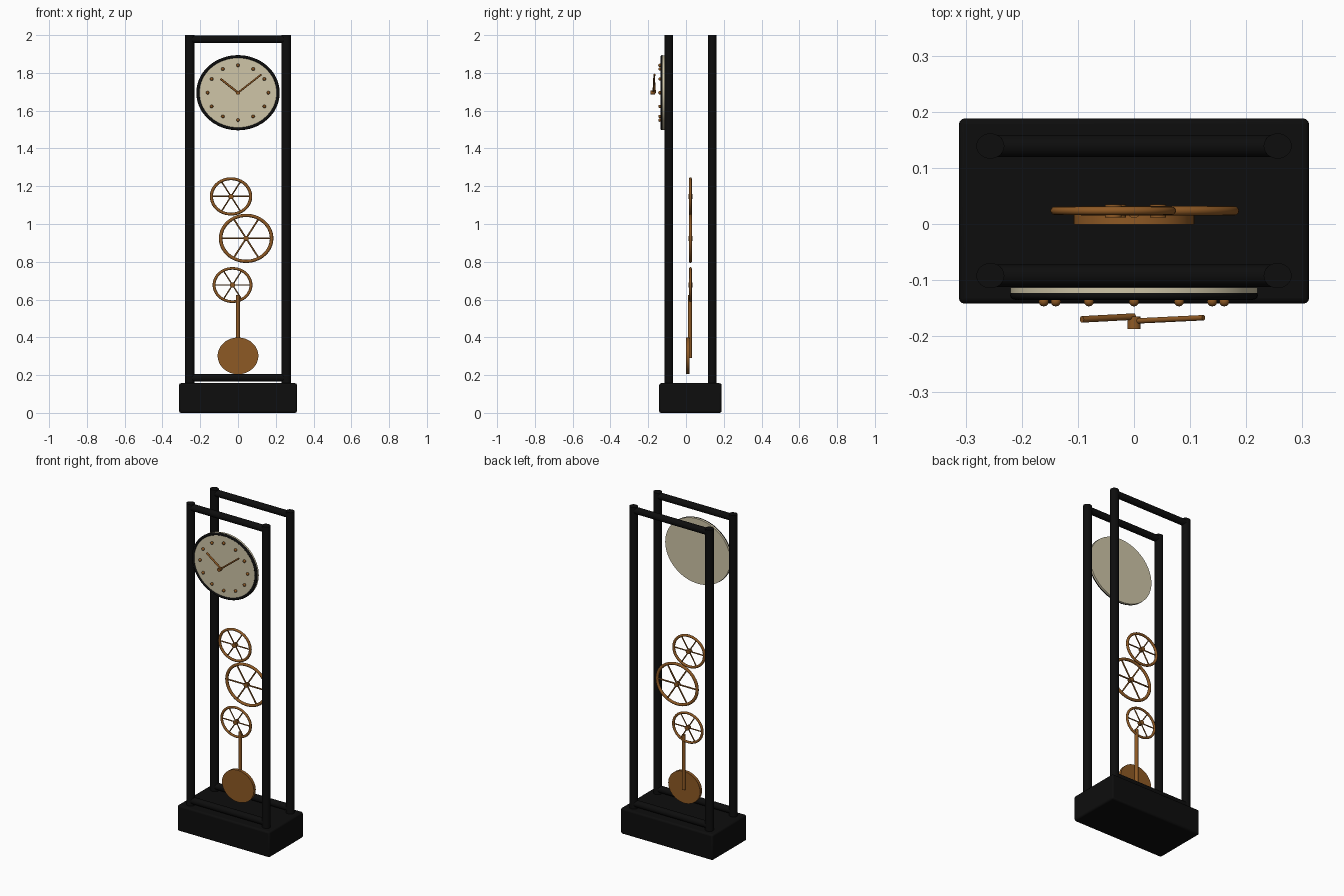
import bpy
from math import sin, cos, pi, radians
from mathutils import Vector

cube = bpy.data.objects.get("Cube")
if cube:
    bpy.data.objects.remove(cube, do_unlink=True)

WIDE = 1.11  # round parts are slightly wider than tall


def material(name, rgb):
    m = bpy.data.materials.new(name)
    m.use_nodes = True
    m.diffuse_color = (*rgb, 1)
    m.node_tree.nodes["Principled BSDF"].inputs["Base Color"].default_value = (*rgb, 1)
    return m


black = material("black lacquer", (0.004, 0.004, 0.004))
bronze = material("bronze", (0.27, 0.10, 0.018))
cream = material("cream dial", (0.62, 0.56, 0.39))


def finish(name, mat, smooth=True):
    ob = bpy.context.object
    ob.name = name
    ob.data.materials.append(mat)
    if smooth:
        bpy.ops.object.shade_smooth_by_angle(angle=radians(40))
    return ob


def rod(name, a, b, r, mat, sides=16):
    """Cylinder from point a to point b."""
    a, b = Vector(a), Vector(b)
    bpy.ops.mesh.primitive_cylinder_add(vertices=sides, radius=r, depth=(b - a).length,
                                        location=(a + b) / 2)
    ob = finish(name, mat)
    ob.rotation_euler = (b - a).to_track_quat("Z", "Y").to_euler()
    return ob


def disc(name, x, z, y0, y1, r, mat, sides=64):
    """Slightly wide disc facing the front."""
    ob = rod(name, (x, y0, z), (x, y1, z), r, mat, sides)
    ob.rotation_euler = (pi / 2, 0, 0)
    ob.scale = (WIDE, 1, 1)
    return ob


def ring(name, x, y, z, outer, tube, mat):
    """Torus facing the front, given its outer radius."""
    bpy.ops.mesh.primitive_torus_add(major_segments=64, minor_segments=12,
                                     major_radius=outer - tube, minor_radius=tube,
                                     location=(x, y, z), rotation=(pi / 2, 0, 0))
    finish(name, mat).scale = (WIDE, 1, 1)


def ball(name, loc, r, mat):
    bpy.ops.mesh.primitive_uv_sphere_add(segments=12, ring_count=8, radius=r, location=loc)
    return finish(name, mat)


# Base block
bpy.ops.mesh.primitive_cube_add(size=1, location=(0, 0.023, 0.0785))
base = bpy.context.object
base.scale = (0.624, 0.33, 0.157)
bpy.ops.object.transform_apply(location=False, rotation=False, scale=True)
bevel = base.modifiers.new("soft edges", "BEVEL")
bevel.width, bevel.segments = 0.01, 3
finish("base", black)

# Posts and cross rails
POST_X = 0.256
for place, y in (("front", -0.092), ("back", 0.139)):
    for side, s in (("left", 1), ("right", -1)):
        post = rod(f"{place}_{side}_post", (s * POST_X, y, 0.14), (s * POST_X, y, 2), 0.0225, black, 24)
        post.scale.x = WIDE
    for level, z in (("top", 1.977), ("bottom", 0.185)):
        rod(f"{place}_{level}_rail", (-POST_X, y, z), (POST_X, y, z), 0.02, black, 24)

# Dial, rim and hour markers
DIAL_Z = 1.695
disc("dial", 0, DIAL_Z, -0.131, -0.113, 0.198, cream)
ring("dial_rim", 0, -0.127, DIAL_Z, 0.199, 0.008, black)
for h in range(12):
    a = h * pi / 6
    ball(f"hour_marker_{h + 1}",
         (0.145 * WIDE * sin(a), -0.138, DIAL_Z + 0.145 * cos(a)), 0.009, bronze)

# Hands
rod("hour_hand", (0, -0.165, DIAL_Z), (-0.093, -0.17, 1.769), 0.0058, bronze, 12)
rod("minute_hand", (0, -0.173, DIAL_Z), (0.124, -0.167, 1.792), 0.0048, bronze, 12)
disc("hand_hub", 0, DIAL_Z, -0.187, -0.165, 0.0105, bronze, 16)


# Spoked wheels
def wheel(name, x, z, outer, tube, spoke):
    y = 0.0235
    ring(name + "_rim", x, y, z, outer, tube, bronze)
    disc(name + "_hub", x, z, y - 0.0115, y + 0.0115, 0.013, bronze, 20)
    reach = outer - tube
    for k in range(3):
        a = k * pi / 3
        d = Vector((WIDE * reach * cos(a), 0, reach * sin(a)))
        c = Vector((x, y, z))
        rod(f"{name}_spoke_{k + 1}", c - d, c + d, spoke, bronze, 10)


wheel("upper_wheel", -0.037, 1.146, 0.101, 0.0075, 0.0037)
wheel("middle_wheel", 0.043, 0.924, 0.130, 0.0085, 0.0045)
wheel("lower_wheel", -0.029, 0.677, 0.095, 0.007, 0.0035)

# Pendulum
rod("pendulum_rod", (0, 0.021, 0.29), (0, 0.021, 0.625), 0.0105, bronze)
disc("pendulum_bob", 0, 0.302, -0.001, 0.018, 0.097, bronze)
